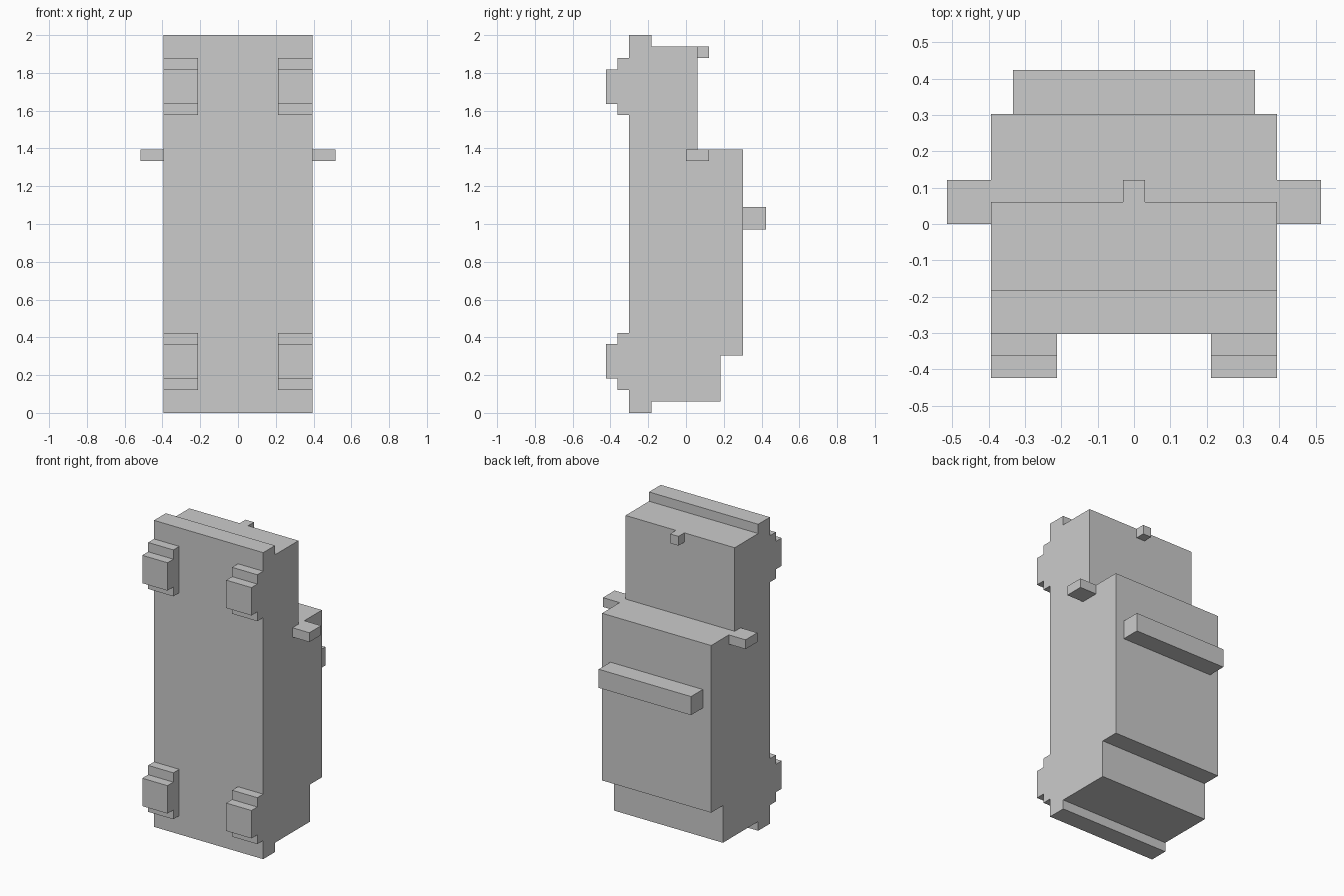
import bpy, bmesh

if "Cube" in bpy.data.objects:
    bpy.data.objects.remove(bpy.data.objects["Cube"])

U = 2 / 33  # one block unit; the model is 33 units long


def extrude_profile(name, profile, x0, x1, mirror=False):
    """Extrude a (y, z) outline along x, optionally mirrored over x = 0."""
    bm = bmesh.new()
    face = bm.faces.new([bm.verts.new((x0 * U, y * U, z * U)) for y, z in profile])
    result = bmesh.ops.extrude_face_region(bm, geom=[face])
    verts = [v for v in result["geom"] if isinstance(v, bmesh.types.BMVert)]
    bmesh.ops.translate(bm, verts=verts, vec=((x1 - x0) * U, 0, 0))
    bmesh.ops.recalc_face_normals(bm, faces=bm.faces)
    mesh = bpy.data.meshes.new(name)
    bm.to_mesh(mesh)
    bm.free()
    obj = bpy.data.objects.new(name, mesh)
    bpy.context.collection.objects.link(obj)
    if mirror:
        mod = obj.modifiers.new("Mirror", "MIRROR")
        mod.use_mirror_merge = False
    return obj


def rect(y0, y1, z0, z1):
    return [(y0, z0), (y1, z0), (y1, z1), (y0, z1)]


# Stepped vehicle body, standing on end
extrude_profile("body", [(-5, 0), (-3, 0), (-3, 1), (3, 1), (3, 5), (5, 5),
                         (5, 23), (1, 23), (1, 32), (-3, 32), (-3, 33), (-5, 33)],
                -6.5, 6.5)

# Stepped wheel pairs, protruding from the underside
for name, z in (("rear_wheels", 2), ("front_wheels", 26)):
    extrude_profile(name, [(-5, z), (-6, z), (-6, z + 1), (-7, z + 1),
                           (-7, z + 4), (-6, z + 4), (-6, z + 5), (-5, z + 5)],
                    3.5, 6.5, mirror=True)

# Side mirrors, roof bar and bonnet ornament
extrude_profile("side_mirrors", rect(0, 2, 22, 23), 6.5, 8.5, mirror=True)
extrude_profile("roof_bar", rect(5, 7, 16, 18), -5.5, 5.5)
extrude_profile("bonnet_ornament", rect(1, 2, 31, 32), -0.5, 0.5)
